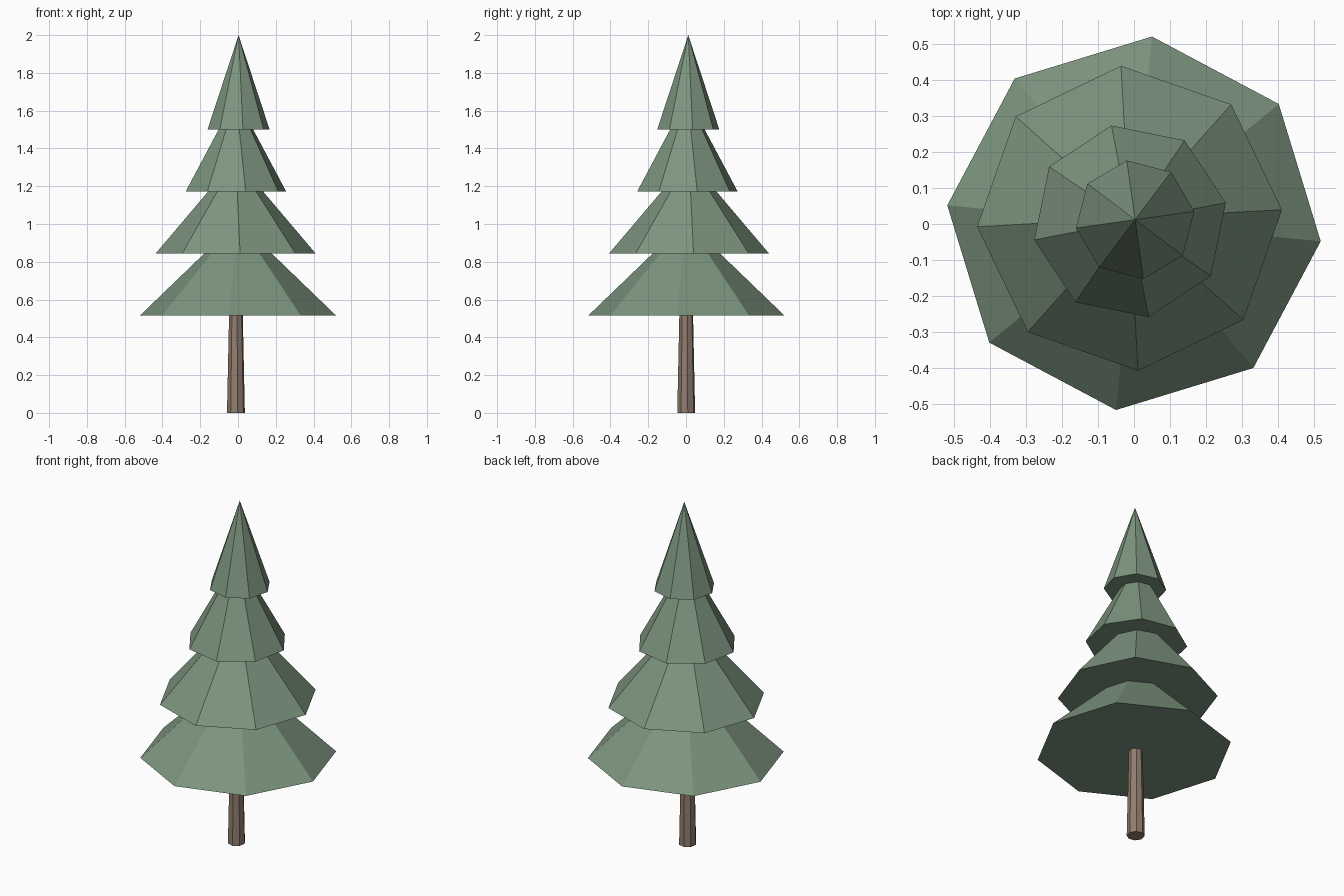
import bpy
import bmesh
import math

if "Cube" in bpy.data.objects:
    bpy.data.objects.remove(bpy.data.objects["Cube"])


def make_material(name, rgb):
    mat = bpy.data.materials.new(name)
    mat.diffuse_color = (*rgb, 1.0)
    mat.use_nodes = True
    mat.node_tree.nodes["Principled BSDF"].inputs["Base Color"].default_value = mat.diffuse_color
    return mat


def tapered(name, center, z0, z1, r0, r1, turn, mat, sides=8):
    """Flat-shaded closed cone or frustum standing on z0, first corner at `turn` degrees."""
    bm = bmesh.new()
    ring = [math.radians(turn) + math.tau * i / sides for i in range(sides)]

    def corners(r, z):
        return [bm.verts.new((r * math.cos(a), r * math.sin(a), z)) for a in ring]

    low = corners(r0, 0)
    bm.faces.new(low[::-1])
    if r1 > 0:
        high = corners(r1, z1 - z0)
        bm.faces.new(high)
    else:
        high = [bm.verts.new((0, 0, z1 - z0))] * sides
    for i in range(sides):
        j = (i + 1) % sides
        face = [low[i], low[j], high[j]] + ([high[i]] if r1 > 0 else [])
        bm.faces.new(face)
    mesh = bpy.data.meshes.new(name)
    bm.to_mesh(mesh)
    bm.free()
    mesh.materials.append(mat)
    obj = bpy.data.objects.new(name, mesh)
    obj.location = (center[0], center[1], z0)
    bpy.context.collection.objects.link(obj)
    return obj


needle_green = make_material("needle green", (0.205, 0.300, 0.212))
bark_brown = make_material("bark brown", (0.285, 0.205, 0.155))

# Trunk, narrowing upwards into the lowest branches
tapered("trunk", (-0.011, 0.001), 0.0, 0.56, 0.048, 0.036, 10, bark_brown)

# Branch tiers: overlapping cones of equal height (centre, base height, radius, turn)
TIERS = [
    ((0.0, 0.002), 0.516, 0.521, 39.5),
    ((-0.0125, 0.016), 0.844, 0.424, 3.2),
    ((-0.011, 0.0075), 1.172, 0.271, 11.0),
    ((0.003, 0.012), 1.50, 0.166, 8.0),
]
for n, (center, z, radius, turn) in enumerate(TIERS, 1):
    tapered(f"branch_tier_{n}", center, z, z + 0.5, radius, 0, turn, needle_green)
